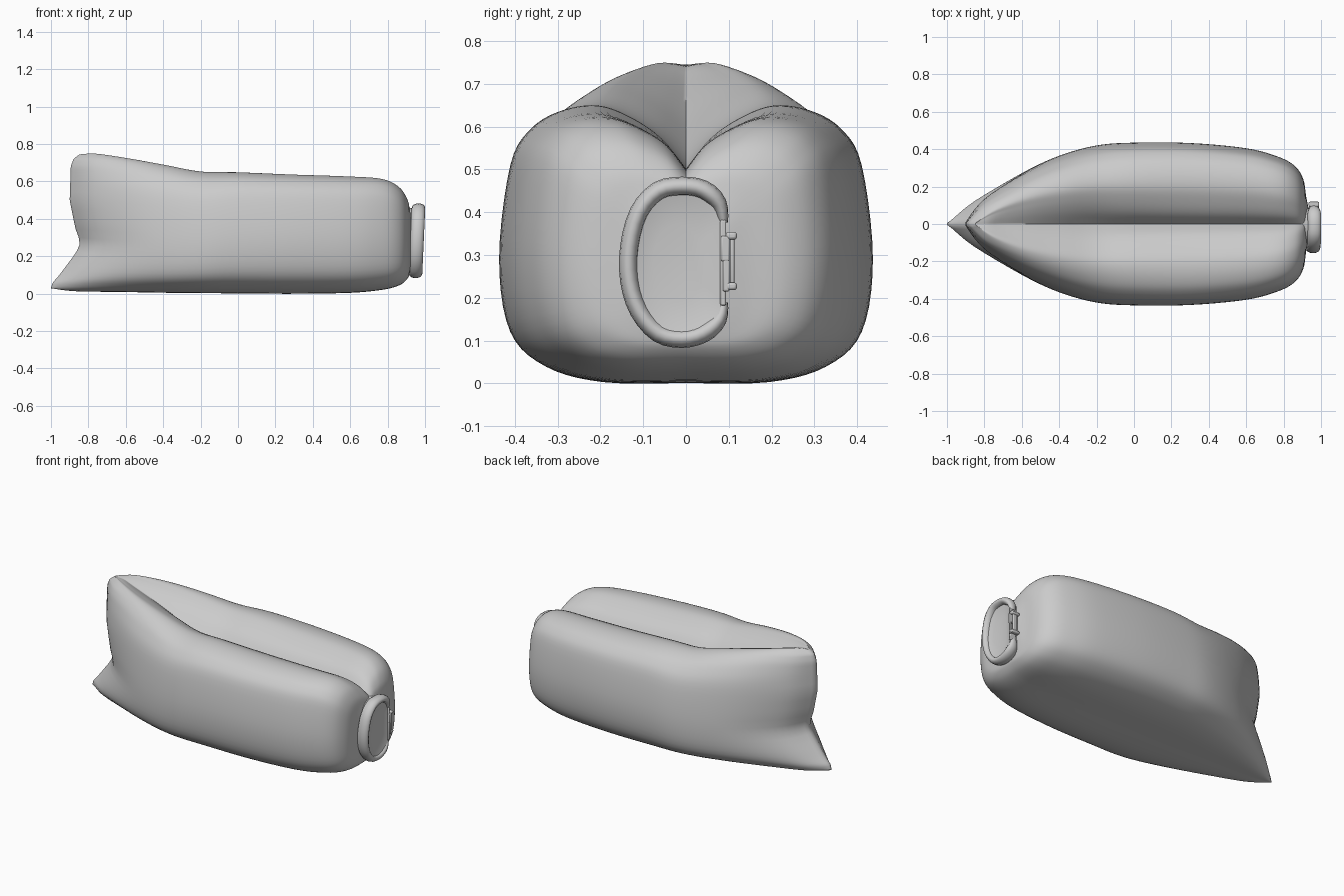
import bpy, bmesh, math
from mathutils import Vector

if "Cube" in bpy.data.objects:
    bpy.data.objects.remove(bpy.data.objects["Cube"])


def spline(pts, n):
    """Open Catmull-Rom through tuples of any length."""
    out, m = [], len(pts)
    get = lambda i: pts[max(0, min(m - 1, i))]
    for i in range(m - 1):
        a, b, c, d = get(i - 1), get(i), get(i + 1), get(i + 2)
        for s in range(n):
            t = s / n
            out.append(tuple(0.5 * (2 * q + (r - p) * t + (2 * p - 5 * q + 4 * r - w) * t * t
                                    + (3 * q - p - 3 * r + w) * t ** 3)
                             for p, q, r, w in zip(a, b, c, d)))
    out.append(tuple(pts[-1]))
    return out


def loft(name, rings, angle=60, seam_cap=False):
    """Skin closed rings and cap both ends (seam_cap pairs left and right points)."""
    bm = bmesh.new()
    vs = [[bm.verts.new(p) for p in r] for r in rings]
    n = len(vs[0])
    for a, b in zip(vs, vs[1:]):
        for j in range(n):
            bm.faces.new((a[j], a[(j + 1) % n], b[(j + 1) % n], b[j]))
    for r in (vs[0], vs[-1]):
        if seam_cap:
            for j in range(n // 2):
                quad = [r[j], r[j + 1], r[-j - 1], r[-j % n]]
                bm.faces.new(list(dict.fromkeys(quad)))
        else:
            bm.faces.new(r)
    bmesh.ops.recalc_face_normals(bm, faces=bm.faces)
    me = bpy.data.meshes.new(name)
    bm.to_mesh(me)
    bm.free()
    ob = bpy.data.objects.new(name, me)
    bpy.context.collection.objects.link(ob)
    finish(ob, angle)
    return ob


def finish(ob, angle):
    bpy.ops.object.select_all(action='DESELECT')
    ob.select_set(True)
    bpy.context.view_layer.objects.active = ob
    bpy.ops.object.shade_smooth_by_angle(angle=math.radians(angle))


def box(name, loc, size, bevel=0.004):
    bpy.ops.mesh.primitive_cube_add(size=1, location=loc)
    ob = bpy.context.object
    ob.name = name
    ob.scale = size
    bpy.ops.object.transform_apply(location=False, rotation=False, scale=True)
    m = ob.modifiers.new("soft", 'BEVEL')
    m.width, m.segments = bevel, 2
    finish(ob, 40)


# Half sections: outer wall (y, z), then inner slope (y, height above valley)
BODY_OUT = [(0, 0), (.44, .003), (.75, .06), (.94, .19), (1, .46), (.94, .8), (.83, .93), (.66, .99), (.46, 1)]
HEAD_OUT = [(0, 0), (.44, .003), (.74, .045), (.95, .145), (1, .38), (.94, .72), (.82, .88), (.67, .965), (.5, 1)]
BODY_IN = [(.28, .8), (.12, .48), (0, 0)]
HEAD_IN = [(.34, .85), (.17, .5), (0, 0)]

# Left-end outline: x shift by height (tail, notch, headrest)
SHIFT = [(.03, -.1), (.06, -.09), (.1, -.055), (.2, .02), (.25, .052), (.28, .056), (.35, .03), (.5, 0),
         (.68, .006), (.72, .02), (.75, .06)]


def shift(z):
    z = max(SHIFT[0][0], min(SHIFT[-1][0], z))
    for (a, p), (b, q) in zip(SHIFT, SHIFT[1:]):
        if z <= b:
            return p + (q - p) * (z - a) / (b - a)


def section(x, w, bot, top, val, h):
    mix = lambda A, B: [(a[0] + (b[0] - a[0]) * h, a[1] + (b[1] - a[1]) * h) for a, b in zip(A, B)]
    half = [(w * y, bot + (top - bot) * z) for y, z in mix(BODY_OUT, HEAD_OUT)]
    half += [(w * y, val + (top - val) * z) for y, z in mix(BODY_IN, HEAD_IN)]
    half = spline(half, 5)
    f = max(0, min(1, (-.4 - x) / .5)) ** 1.5
    ring = half + [(-y, z) for y, z in half[-2:0:-1]]
    return [(x + shift(z) * f, y, z) for y, z in ring]


# Inflated bag: x, half width, bottom, ridge, valley, headrest blend
stations = [
    (-.9, .012, .03, .743, .741, 1), (-.8, .14, .014, .747, .735, 1), (-.6, .275, .01, .724, .67, 1),
    (-.4, .365, .006, .69, .59, .9), (-.2, .42, .004, .653, .515, .6), (0, .435, .003, .648, .5, .2),
    (.3, .433, .001, .635, .495, 0), (.6, .405, .006, .625, .495, 0), (.77, .36, .022, .612, .5, 0),
    (.86, .31, .045, .57, .49, 0), (.905, .24, .08, .505, .46, 0), (.92, .15, .12, .44, .42, 0),
    (.93, .1, .2, .38, .375, 0)]
loft("inflated_bag", [section(*s) for s in spline(stations, 5)], seam_cap=True)

# Rolled closure: flattened tube bent into an open oval loop
path = [(.088, .375), (.078, .42), (.04, .453), (-.01, .461), (-.065, .45), (-.11, .40), (-.132, .32),
        (-.132, .24), (-.11, .17), (-.065, .118), (-.01, .105), (.04, .117), (.078, .15), (.088, .19)]
pts = spline(path, 3)
rings = []
for i, p in enumerate(pts):
    a, b = Vector(pts[max(0, i - 1)]), Vector(pts[min(len(pts) - 1, i + 1)])
    t = (b - a).normalized()
    end = min(1, .45 + .12 * min(i, len(pts) - 1 - i))
    cx = .957 + .008 * (p[1] - .28) / .18
    rings.append([(cx + .036 * end * math.cos(k * math.pi / 6),
                   p[0] - t.y * .022 * end * math.sin(k * math.pi / 6),
                   p[1] + t.x * .022 * end * math.sin(k * math.pi / 6)) for k in range(12)])
loft("rolled_closure", rings)

# Neck and panel filling the loop
oval = spline(path, 2)
loft("closure_panel", [[(x, -.02 + (y + .02) * s, .28 + (z - .28) * s) for y, z in oval]
                       for x, s in ((.89, 1.05), (.93, .97), (.975, .96), (.968, .8), (.962, .5))], 60)

# Buckle: strap, clip body, tab, end bars and prongs
box("buckle_strap", (.962, .087, .282), (.04, .014, .20))
box("buckle_body", (.962, .092, .315), (.055, .02, .06))
box("buckle_tab", (.962, .108, .285), (.028, .01, .13))
for z in (.345, .227):
    box("buckle_bar", (.962, .106, z), (.056, .026, .018), .006)
for x in (.94, .984):
    box("buckle_prong", (x, .094, .255), (.01, .016, .08))
